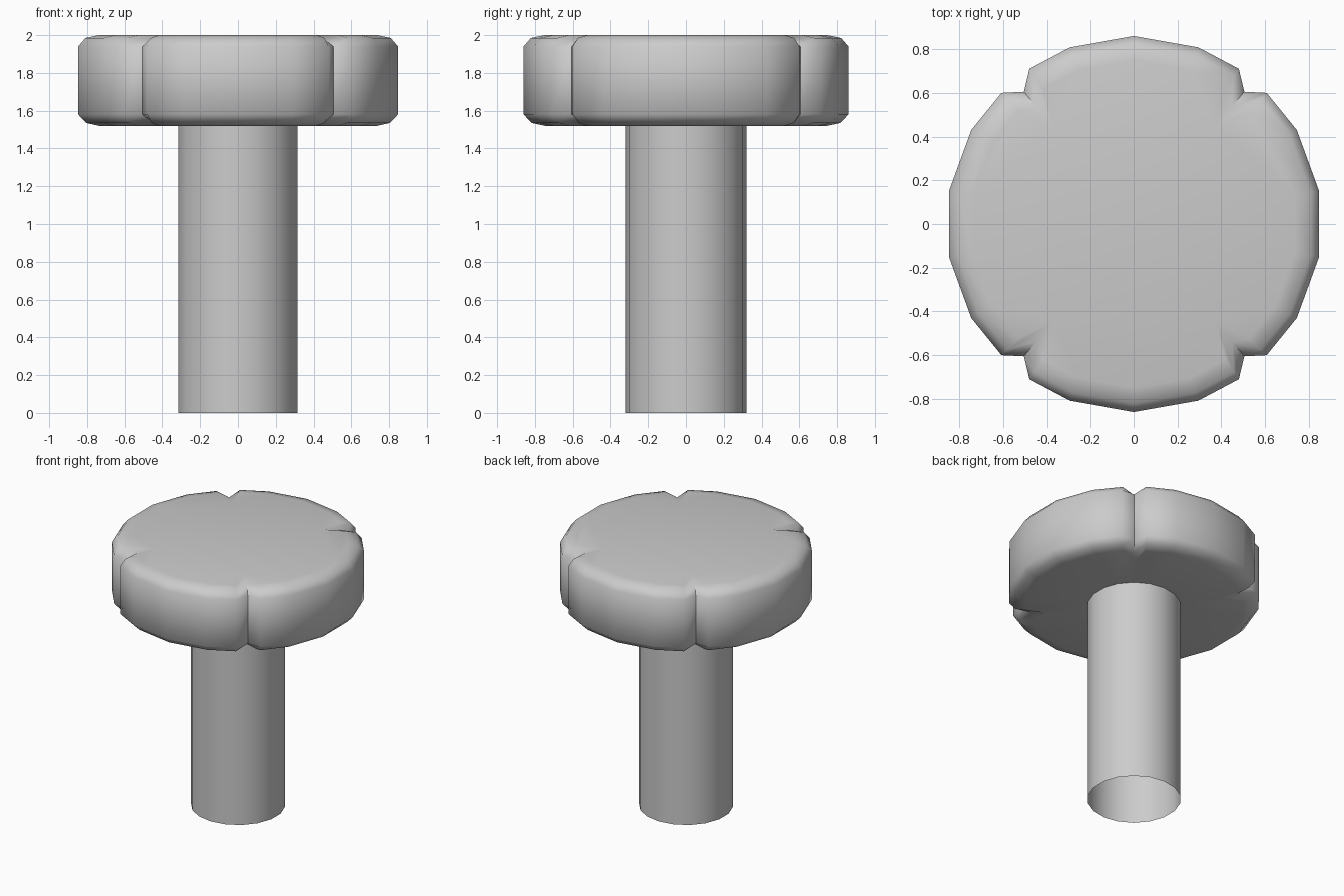
import bpy, bmesh, math

if "Cube" in bpy.data.objects:
    bpy.data.objects.remove(bpy.data.objects["Cube"])

# Quarter outline of the head: 18-sided disc with a notch (x, y, is_notch)
quarter = [(0.847, 0.15, 0), (0.745, 0.43, 0), (0.607, 0.60, 0),
           (0.505, 0.605, 1), (0.48, 0.71, 0), (0.295, 0.808, 0)]
half = [(0.0, -0.86, 0)] + [(x, -y, n) for x, y, n in reversed(quarter)] + quarter
outline = half + [(-x, -y, n) for x, y, n in half]

# Rounded edge profile: z, outline scale, notch scale
profile = [(1.52, 0.87, 0.74), (1.535, 0.95, 0.89), (1.58, 1.0, 1.0),
           (1.94, 1.0, 1.0), (1.985, 0.955, 0.89), (2.0, 0.87, 0.74)]

bm = bmesh.new()


def skin(lower, upper):
    n = len(lower)
    for i in range(n):
        j = (i + 1) % n
        bm.faces.new((lower[i], lower[j], upper[j], upper[i]))


def loop_edges(ring):
    return [bm.edges.get((ring[i - 1], ring[i])) for i in range(len(ring))]


# Notched head
rings = []
for z, s, ns in profile:
    rings.append([bm.verts.new((x * (ns if n else s), y * (ns if n else s), z))
                  for x, y, n in outline])
for a, b in zip(rings, rings[1:]):
    skin(a, b)
bm.faces.new(rings[-1])

# Hollow stem, open at the foot
stem = []
for z in (0.0, 1.52):
    stem.append([bm.verts.new((0.32 * math.sin(math.tau * i / 18),
                               -0.32 * math.cos(math.tau * i / 18), z))
                 for i in range(18)])
skin(*stem)

# Underside between stem and head
bmesh.ops.bridge_loops(bm, edges=loop_edges(stem[1]) + loop_edges(rings[0]))
bmesh.ops.recalc_face_normals(bm, faces=bm.faces)

mesh = bpy.data.meshes.new("knob_with_stem")
bm.to_mesh(mesh)
bm.free()
knob = bpy.data.objects.new("knob_with_stem", mesh)
bpy.context.collection.objects.link(knob)
bpy.context.view_layer.objects.active = knob
knob.select_set(True)
bpy.ops.object.shade_smooth_by_angle(angle=math.radians(50))
